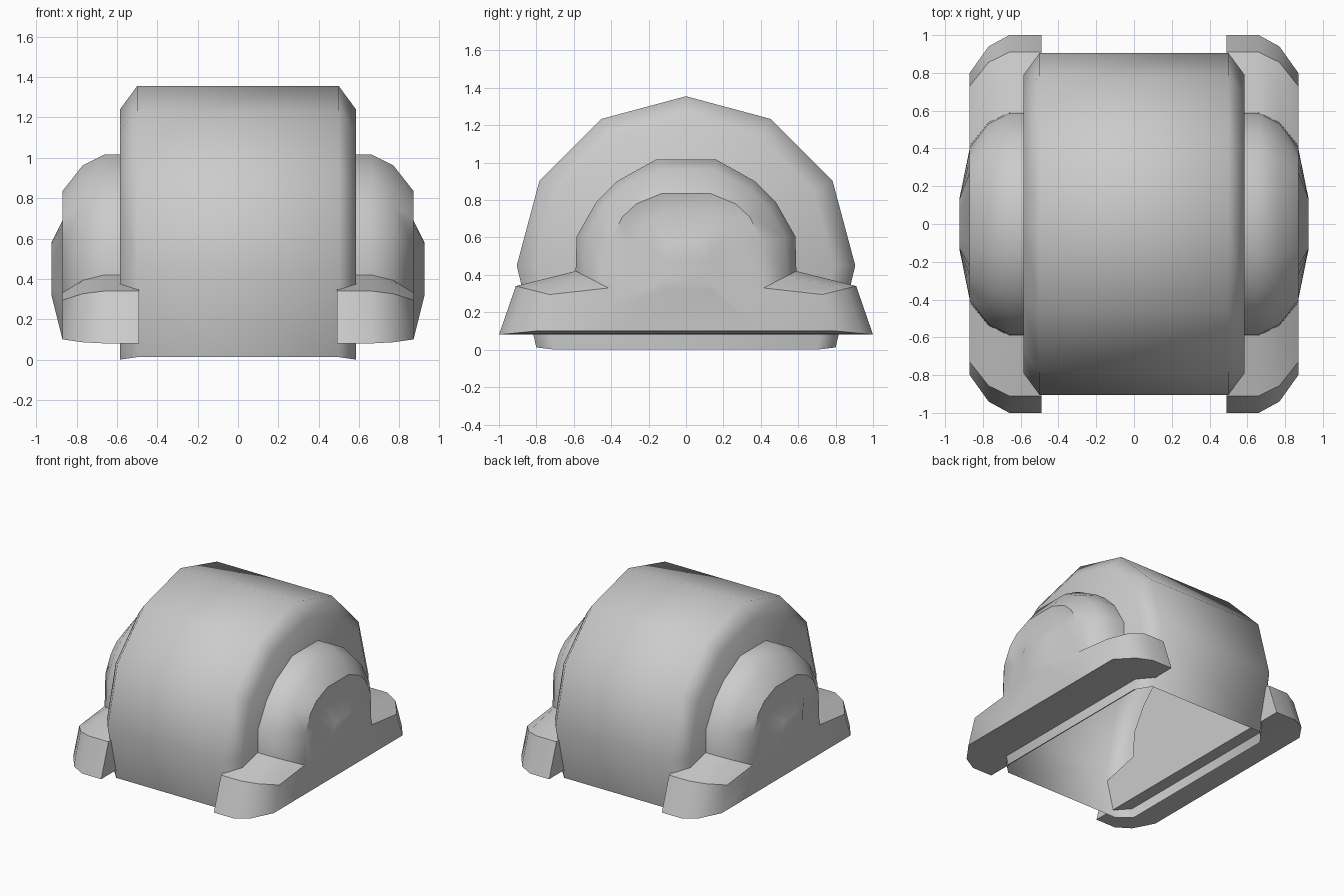
import bpy, bmesh, math

if "Cube" in bpy.data.objects:
    bpy.data.objects.remove(bpy.data.objects["Cube"])


def loft(name, rings, closed=True, cap_start=True, angle=40):
    """Skin a list of equal-length 3D rings and cap both ends."""
    bm = bmesh.new()
    vs = [[bm.verts.new(p) for p in r] for r in rings]
    n = len(rings[0])
    for a, b in zip(vs, vs[1:]):
        for i in range(n if closed else n - 1):
            j = (i + 1) % n
            bm.faces.new((a[i], a[j], b[j], b[i]))
    if cap_start:
        bm.faces.new(vs[0])
    bm.faces.new(vs[-1])
    bmesh.ops.recalc_face_normals(bm, faces=bm.faces[:])
    me = bpy.data.meshes.new(name)
    bm.to_mesh(me)
    bm.free()
    ob = bpy.data.objects.new(name, me)
    bpy.context.collection.objects.link(ob)
    bpy.ops.object.select_all(action='DESELECT')
    bpy.context.view_layer.objects.active = ob
    ob.select_set(True)
    bpy.ops.object.shade_smooth_by_angle(angle=math.radians(angle))
    return ob


# Barrel body: 12-sided arc, chamfered at both ends, open underneath
def arc(x, r, foot):
    pts = [(x, r * math.cos(math.radians(a)), 0.45 + r * math.sin(math.radians(a)))
           for a in range(0, 181, 30)]
    return [(x, foot[0], foot[1])] + pts + [(x, -foot[0], foot[1])]


outer, inner = (0.905, (0.80, 0.012)), (0.79, (0.70, 0.0))
loft("barrel_body", [arc(-0.585, *inner), arc(-0.5, *outer),
                     arc(0.5, *outer), arc(0.585, *inner)], closed=False, angle=60)

# Side guards: half profiles (y, z) from foot to crown
rim = [(1, .08), (.91, .34), (.59, .42), (.585, .605), (.48, .79), (.37, .90), (.16, 1.017)]
face = [(.80, .10), (.73, .295), (.415, .33), (.405, .58), (.34, .71), (.265, .78), (.13, .835)]
panel = [(.40, .10), (.39, .24), (.34, .33), (.295, .55), (.25, .65), (.21, .70), (.13, .73)]
panel_x = [.87, .87, .87, .862, .855, .85, .85]
dome = [(.13, .32), (.13, .36), (.13, .40), (.13, .48), (.13, .54), (.11, .57), (.06, .58)]


def blend(t):
    return [(a[0] + (b[0] - a[0]) * t, a[1] + (b[1] - a[1]) * t) for a, b in zip(rim, face)]


def full(half, xs, side):
    if not isinstance(xs, list):
        xs = [xs] * len(half)
    right = [(side * x, y, z) for x, (y, z) in zip(xs, half)]
    return right + [(x, -y, z) for x, y, z in reversed(right)]


for side, label in ((1, "right"), (-1, "left")):
    loft(label + "_side_guard", [
        full(rim, .49, side), full(rim, .66, side),
        full(blend(.3), .77, side), full(face, .87, side),
        full(panel, panel_x, side), full(dome, .925, side)], angle=42)
